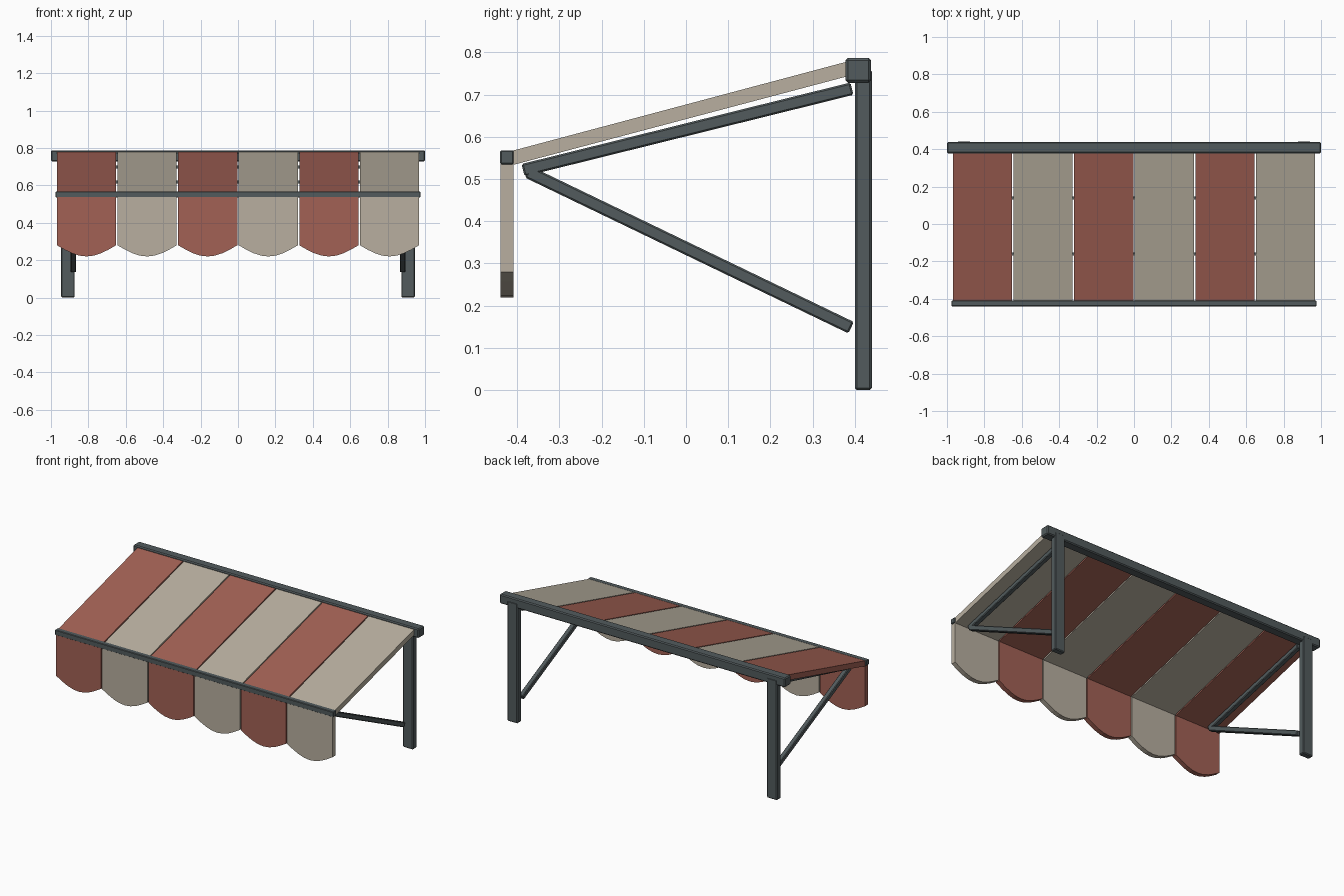
import bpy, math
from mathutils import Vector

if "Cube" in bpy.data.objects:
    bpy.data.objects.remove(bpy.data.objects["Cube"])


def material(name, rgb):
    m = bpy.data.materials.new(name)
    m.diffuse_color = (*rgb, 1)
    m.use_nodes = True
    m.node_tree.nodes["Principled BSDF"].inputs["Base Color"].default_value = m.diffuse_color
    return m


RED = material("red_canvas", (0.36, 0.12, 0.09))
CREAM = material("cream_canvas", (0.48, 0.43, 0.35))
STEEL = material("dark_frame", (0.085, 0.105, 0.11))


def extrude_x_or_y(name, profile, axis, start, end, mat):
    """Solid from a 2D outline: (y, z) swept along x, or (x, z) swept along y."""
    def place(p, t):
        return (t, p[0], p[1]) if axis == "x" else (p[0], t, p[1])
    n = len(profile)
    verts = [place(p, t) for t in (start, end) for p in profile]
    faces = [tuple(range(n)), tuple(reversed(range(n, 2 * n)))]
    faces += [(i, i + n, (i + 1) % n + n, (i + 1) % n) for i in range(n)]
    mesh = bpy.data.meshes.new(name)
    mesh.from_pydata(verts, [], faces)
    if axis == "x":
        mesh.flip_normals()
    mesh.materials.append(mat)
    ob = bpy.data.objects.new(name, mesh)
    bpy.context.collection.objects.link(ob)
    return ob


def box(name, lo, hi, bevel=0.0):
    lo, hi = Vector(lo), Vector(hi)
    bpy.ops.mesh.primitive_cube_add(size=1, location=(lo + hi) / 2)
    ob = bpy.context.object
    ob.name = name
    ob.scale = hi - lo
    bpy.ops.object.transform_apply(location=False, rotation=False, scale=True)
    ob.data.materials.append(STEEL)
    if bevel:
        mod = ob.modifiers.new("bevel", "BEVEL")
        mod.width, mod.segments = bevel, 1
    return ob


def bar(name, x, a, b, t):
    """Square bar between two (y, z) points."""
    dy, dz = b[0] - a[0], b[1] - a[1]
    half = math.hypot(dy, dz) / 2
    ob = box(name, (-t / 2, -half, -t / 2), (t / 2, half, t / 2), 0.004)
    ob.location = (x, (a[0] + b[0]) / 2, (a[1] + b[1]) / 2)
    ob.rotation_euler.x = math.atan2(dz, dy)


# Rails
box("wall_rail", (-1, 0.378, 0.728), (1, 0.438, 0.787), 0.006)
box("front_rail", (-0.975, -0.44, 0.535), (0.975, -0.408, 0.568), 0.003)

# Posts and folding arms on both sides
for s, side in ((-1, "left"), (1, "right")):
    x0, x1 = sorted((s * 0.873, s * 0.945))
    box(side + "_post", (x0, 0.40, 0), (x1, 0.44, 0.76), 0.005)
    bar(side + "_upper_arm", s * 0.88, (-0.386, 0.521), (0.393, 0.714), 0.03)
    bar(side + "_brace", s * 0.88, (-0.375, 0.517), (0.391, 0.148), 0.03)

# Thin cross rods hidden in the canvas
for i, (y, z) in enumerate(((0.14, 0.697), (-0.16, 0.617))):
    box(f"cross_rod_{i + 1}", (-0.9, y - 0.008, z - 0.008), (0.9, y + 0.008, z + 0.008))

# Striped canvas panels with scalloped valance
PITCH, WIDTH, SEG = 0.324, 0.317, 8
slope = [(-0.415, 0.532), (0.385, 0.744), (0.385, 0.779), (-0.415, 0.566)]
for i in range(6):
    mat = CREAM if i % 2 else RED
    xc = (i - 2.5) * PITCH
    x0, x1 = xc - WIDTH / 2, xc + WIDTH / 2
    extrude_x_or_y(f"canvas_stripe_{i + 1}", slope, "x", x0, x1, mat)
    outline = [(x1, 0.545), (x0, 0.545)]
    outline += [(x0 + WIDTH * k / SEG, 0.28 - 0.06 * math.sin(math.pi * k / SEG))
                for k in range(SEG + 1)]
    extrude_x_or_y(f"valance_{i + 1}", outline, "y", -0.439, -0.409, mat)
